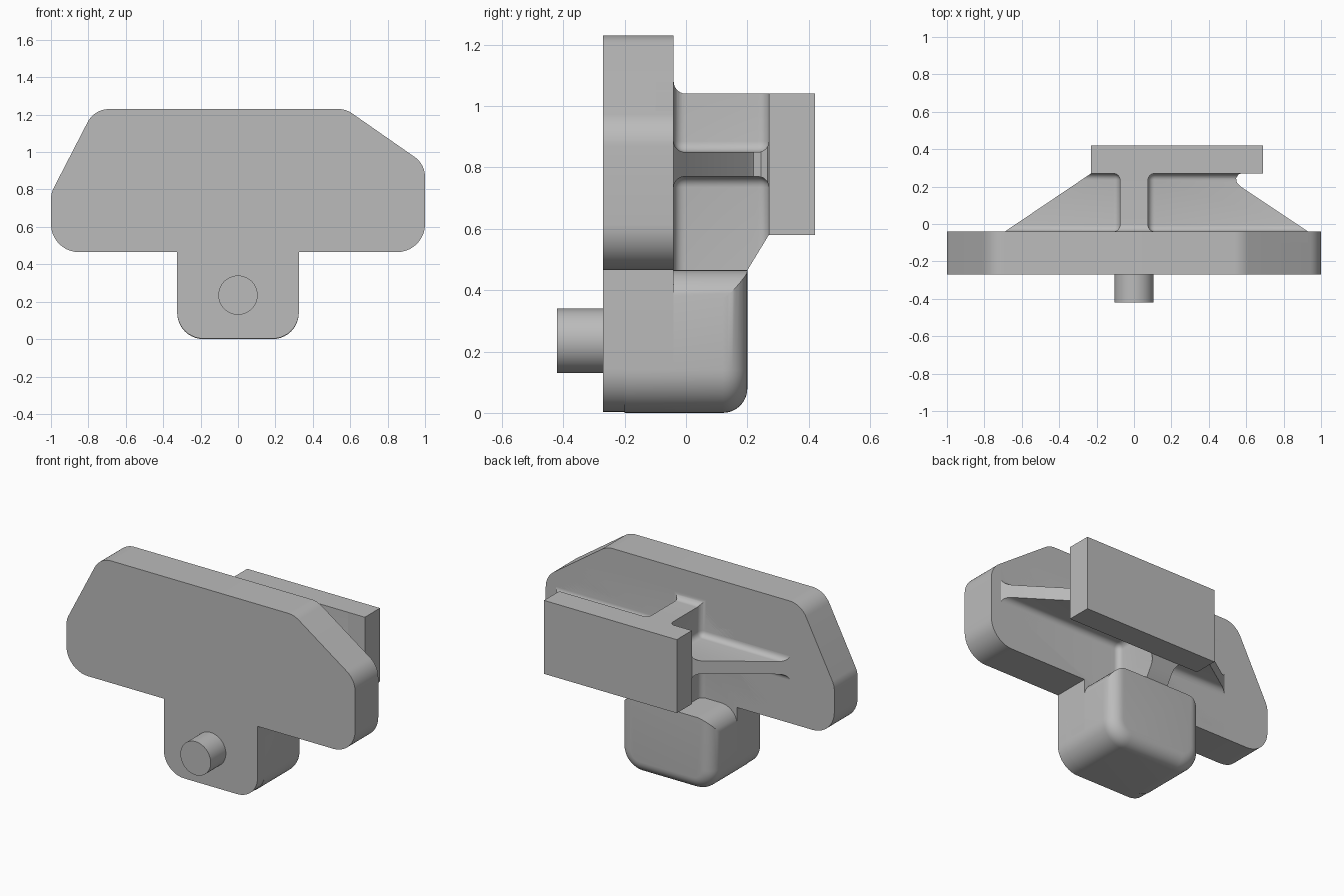
import bpy, bmesh, math
from mathutils import Vector

cube = bpy.data.objects.get("Cube")
if cube:
    bpy.data.objects.remove(cube, do_unlink=True)

grey = bpy.data.materials.new("plain_grey")
grey.use_nodes = True
colour = (0.5, 0.5, 0.5, 1)
grey.diffuse_color = colour
grey.node_tree.nodes["Principled BSDF"].inputs["Base Color"].default_value = colour


def rounded(corners, steps=10):
    """Outline from (u, v, radius) corners, each replaced by a tangent arc."""
    pts = []
    for i, (u, v, r) in enumerate(corners):
        p = Vector((u, v))
        if r == 0:
            pts.append(p)
            continue
        a = (Vector(corners[i - 1][:2]) - p).normalized()
        b = (Vector(corners[(i + 1) % len(corners)][:2]) - p).normalized()
        half = a.angle(b) / 2
        centre = p + (a + b).normalized() * r / math.sin(half)
        start = p + a * r / math.tan(half) - centre
        end = p + b * r / math.tan(half) - centre
        turn = math.pi - 2 * half
        for k in range(steps + 1):
            t = k / steps
            pts.append(centre + (start * math.sin((1 - t) * turn)
                                 + end * math.sin(t * turn)) / math.sin(turn))
    return pts


def make_object(name, bm):
    bmesh.ops.recalc_face_normals(bm, faces=bm.faces)
    mesh = bpy.data.meshes.new(name)
    bm.to_mesh(mesh)
    bm.free()
    mesh.materials.append(grey)
    obj = bpy.data.objects.new(name, mesh)
    bpy.context.collection.objects.link(obj)
    return obj


def prism(name, outline, axis, low, high, back_bevel=0):
    """Extrude a 2D outline along the given axis."""
    place = {"x": lambda p, d: (d, p[0], p[1]),
             "y": lambda p, d: (p[0], d, p[1]),
             "z": lambda p, d: (p[0], p[1], d)}[axis]
    bm = bmesh.new()
    rings = [[bm.verts.new(place(p, d)) for p in outline] for d in (low, high)]
    bm.faces.new(rings[0])
    bm.faces.new(rings[1])
    n = len(outline)
    for i in range(n):
        j = (i + 1) % n
        bm.faces.new((rings[0][i], rings[0][j], rings[1][j], rings[1][i]))
    bmesh.ops.recalc_face_normals(bm, faces=bm.faces)
    if back_bevel:
        edges = [e for e in bm.edges if all(v in rings[1] for v in e.verts)]
        bmesh.ops.bevel(bm, geom=edges, offset=back_bevel, segments=8,
                        profile=0.5, affect="EDGES")
    return make_object(name, bm)


def rounded_box(name, low, high, radius):
    bm = bmesh.new()
    bmesh.ops.create_cube(bm, size=1)
    for v in bm.verts:
        v.co = [h if c > 0 else l for c, l, h in zip(v.co, low, high)]
    bmesh.ops.bevel(bm, geom=bm.edges[:], offset=radius, segments=6,
                    profile=0.5, affect="EDGES")
    return make_object(name, bm)


def combine(obj, cutter, operation):
    """Apply a boolean and discard the cutter."""
    mod = obj.modifiers.new("cut", "BOOLEAN")
    mod.operation, mod.solver, mod.object = operation, "EXACT", cutter
    graph = bpy.context.evaluated_depsgraph_get()
    mesh = bpy.data.meshes.new_from_object(obj.evaluated_get(graph))
    obj.modifiers.clear()
    obj.data = mesh
    bpy.data.objects.remove(cutter, do_unlink=True)


# Front plate with its lower tab
plate_outline = rounded([
    (-0.325, 0.465, 0), (-0.325, 0.003, 0.14), (0.325, 0.003, 0.14),
    (0.325, 0.465, 0), (1, 0.465, 0.15), (1, 0.935, 0.13),
    (0.577, 1.23, 0.13), (-0.768, 1.23, 0.13), (-1, 0.78, 0.13),
    (-1, 0.465, 0.15)])
front_plate = prism("front_plate", plate_outline, "y", -0.27, -0.04)

# Lower block: rounded back edges, rounded shoulders
block_outline = rounded([(-0.325, 0.7, 0), (-0.325, 0, 0.14),
                         (0.325, 0, 0.14), (0.325, 0.7, 0)])
lower_block = prism("lower_block", block_outline, "y", -0.2, 0.2, 0.08)
shoulders = rounded([(-0.327, -0.5, 0), (0.327, -0.5, 0),
                     (0.327, 0.465, 0.11), (-0.327, 0.465, 0.11)])
combine(lower_block, prism("shoulder_cutter", shoulders, "y", -0.6, 0.6), "INTERSECT")

# Web and cross rib: plan outline, side outline, then four filleted pockets
plan = [(-0.69, -0.1), (-0.69, -0.04), (-0.23, 0.27), (-0.23, 0.3), (0.59, 0.3),
        (0.59, 0.275), (0.56, 0.266), (0.546, 0.245), (0.55, 0.22),
        (0.57, 0.2), (0.93, -0.04), (0.93, -0.1)]
web_and_rib = prism("web_and_rib", plan, "z", 0, 1.5)
side = rounded([(-0.11, 0.4, 0), (0.14, 0.4, 0), (0.2, 0.465, 0), (0.27, 0.58, 0),
                (0.32, 0.58, 0), (0.32, 1.04, 0), (-0.04, 1.04, 0.04),
                (-0.04, 1.085, 0), (-0.11, 1.085, 0)])
combine(web_and_rib, prism("side_cutter", side, "x", -1.3, 1.3), "INTERSECT")
for sx in (-1, 1):
    for z0, z1 in ((-0.5, 0.77), (0.85, 1.6)):
        x0, x1 = sorted((sx * 0.075, sx * 1.6))
        pocket = rounded_box("pocket", (x0, -0.04, z0), (x1, 0.27, z1), 0.035)
        combine(web_and_rib, pocket, "DIFFERENCE")
clip = prism("plate_clip", plate_outline, "y", -0.3, 0.7)
combine(web_and_rib, clip, "INTERSECT")

# Back plate
corners = [(-0.23, 0.58), (0.69, 0.58), (0.69, 1.04), (-0.23, 1.04)]
back_plate = prism("back_plate", corners, "y", 0.27, 0.42)

# Front pin
circle = [(0.105 * math.cos(a), 0.235 + 0.105 * math.sin(a))
          for a in (math.tau * i / 48 for i in range(48))]
front_pin = prism("front_pin", circle, "y", -0.42, -0.25)

# Smooth the rounded surfaces, keep the edges crisp
for obj in (front_plate, lower_block, web_and_rib, back_plate, front_pin):
    obj.data.shade_smooth()
    obj.data.set_sharp_from_angle(angle=math.radians(30))
